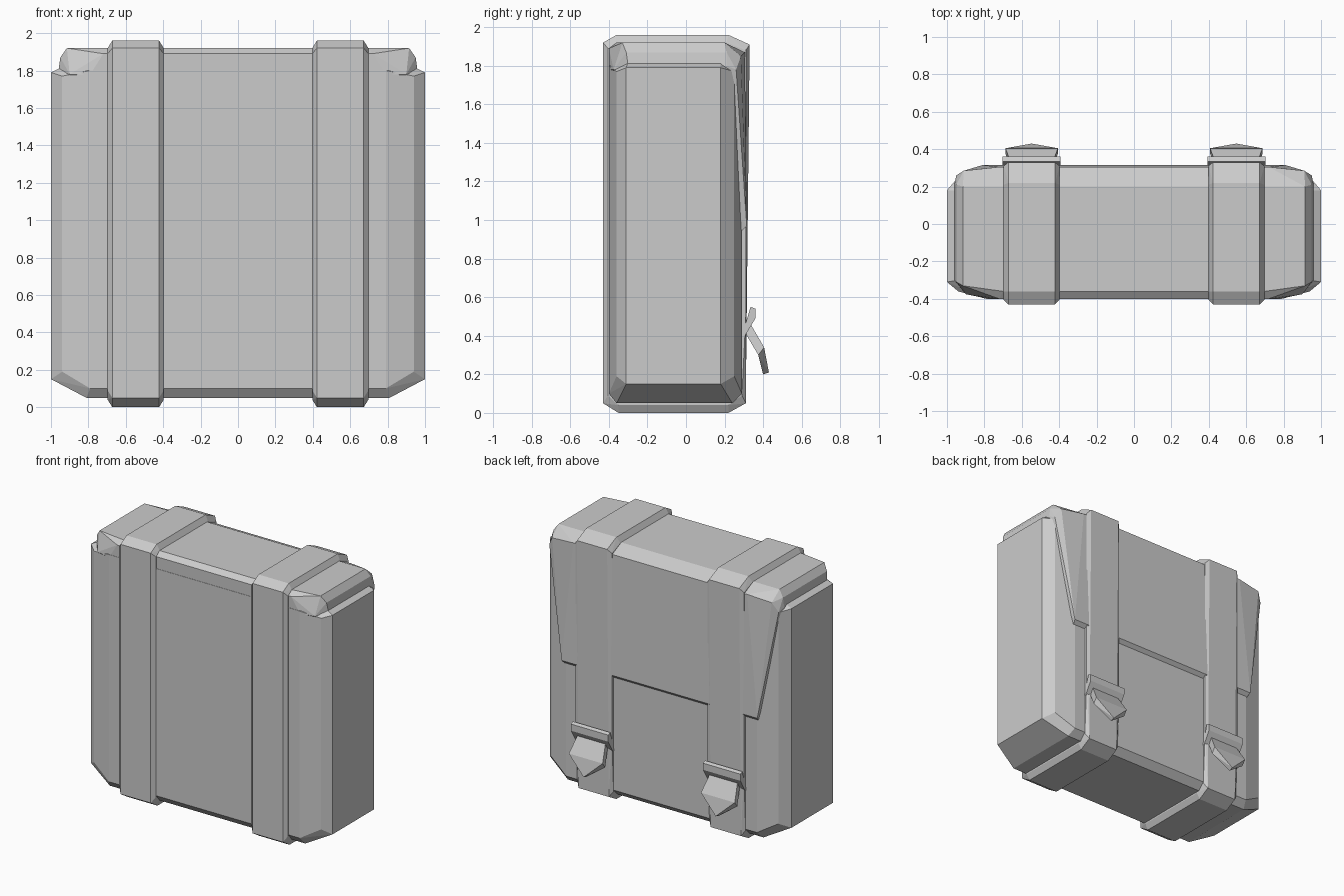
import bpy, bmesh, math

if "Cube" in bpy.data.objects:
    bpy.data.objects.remove(bpy.data.objects["Cube"])


def hull(name, points, mirror=False):
    """Flat-faced convex solid around the points (optionally mirrored in x)."""
    pts = list(points)
    if mirror:
        pts += [(-x, y, z) for x, y, z in points]
    bm = bmesh.new()
    for p in pts:
        bm.verts.new(p)
    res = bmesh.ops.convex_hull(bm, input=bm.verts)
    junk = {g for g in res["geom_interior"] + res["geom_unused"]
            if isinstance(g, bmesh.types.BMVert)}
    bmesh.ops.delete(bm, geom=list(junk), context='VERTS')
    bmesh.ops.dissolve_limit(bm, angle_limit=math.radians(3),
                             verts=bm.verts, edges=bm.edges)
    bmesh.ops.recalc_face_normals(bm, faces=bm.faces)
    me = bpy.data.meshes.new(name)
    bm.to_mesh(me)
    bm.free()
    ob = bpy.data.objects.new(name, me)
    bpy.context.collection.objects.link(ob)
    return ob


def extrude(name, profile, xs):
    """Convex (y, z) profile swept between x values."""
    return hull(name, [(x, y, z) for x in xs for y, z in profile])


# main bag with chamfered ends
hull("bag_body", [
    (1, -.31, .15), (1, .18, .15), (1, -.31, 1.79), (1, .18, 1.79),
    (.94, -.36, .19), (.94, .25, .19), (.94, -.36, 1.77), (.94, .25, 1.77),
    (.81, -.36, .05), (.81, .24, .05), (.79, -.40, .10), (.79, .29, .10),
    (.79, -.40, 1.80), (.79, .29, 1.80), (.94, -.30, 1.82), (.94, .18, 1.82),
], True)

# lid wrapping over the top and down the back
hull("lid_flap", [
    (.96, -.30, 1.80), (.96, .21, 1.80), (.95, -.31, 1.87), (.95, .21, 1.87),
    (.915, -.33, 1.92), (.915, .20, 1.92), (.70, -.36, 1.92), (.70, .20, 1.92),
    (.90, -.375, 1.78), (.79, -.398, 1.78), (.72, -.40, 1.89),
    (.91, .285, 1.85), (.72, .305, 1.87), (.95, .26, 1.78),
    (.81, .315, .97), (.80, .285, .94),
], True)

# strap cross-sections: raised band and its foot on the bag
band = [(-.36, 1.96), (.22, 1.96), (.33, 1.91), (.33, .50), (.31, .05),
        (.22, 0), (-.35, 0), (-.43, .05), (-.43, 1.92)]
foot = [(-.36, 1.92), (.21, 1.92), (.31, 1.88), (.31, .50), (.29, .09),
        (.22, .04), (-.35, .04), (-.405, .09), (-.405, 1.89)]
buckle = [(.29, .40), (.335, .55), (.36, .54), (.36, .49), (.30, .39)]

for side, s in (("left", -1), ("right", 1)):
    c = .547 * s
    hull(side + "_strap",
         [(c + d, y, z) for d in (-.125, .125) for y, z in band] +
         [(c + d, y, z) for d in (-.15, .15) for y, z in foot])
    extrude(side + "_buckle_bar", buckle, (c - .155, c + .155))
    # loose strap end: bent tab with a pointed tip
    bend = [(c + d, y, z) for d in (-.14, .14) for y, z in ((.405, .34), (.375, .30))]
    root = [(c + d, y, z) for d in (-.115, .115) for y, z in ((.335, .46), (.31, .41))]
    tip = [(c, .43, .21), (c, .40, .20)]
    hull(side + "_strap_end_upper", root + bend)
    hull(side + "_strap_end_tip", bend + tip)
